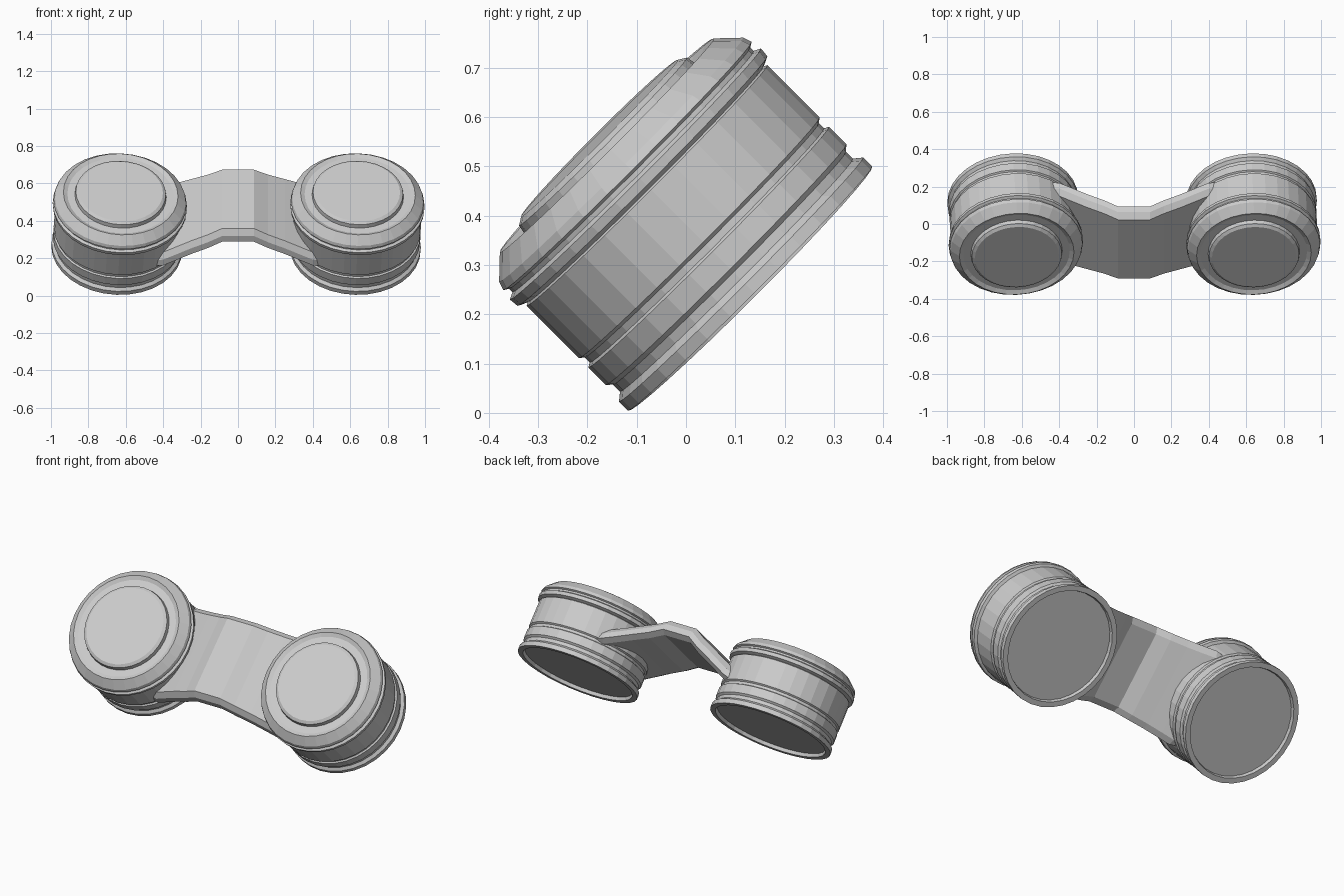
import bpy, bmesh
from math import sin, cos, pi, radians
from mathutils import Matrix

cube = bpy.data.objects.get("Cube")
if cube:
    bpy.data.objects.remove(cube, do_unlink=True)

grey = bpy.data.materials.new("light_grey")
grey.use_nodes = True
grey.diffuse_color = (0.6, 0.6, 0.6, 1)
grey.node_tree.nodes["Principled BSDF"].inputs["Base Color"].default_value = (0.6, 0.6, 0.6, 1)

# The whole device leans back: local y runs across the strap, local z along the drums
LEAN = Matrix.Rotation(radians(45), 4, "X")
MID = 0.27


def finish(name, bm, matrix):
    bmesh.ops.recalc_face_normals(bm, faces=bm.faces)
    mesh = bpy.data.meshes.new(name)
    bm.to_mesh(mesh)
    bm.free()
    mesh.transform(matrix)
    mesh.materials.append(grey)
    obj = bpy.data.objects.new(name, mesh)
    bpy.context.collection.objects.link(obj)
    return obj


def skin(loops):
    """Bridge successive closed loops of points and cap both ends."""
    bm = bmesh.new()
    rings = [[bm.verts.new(p) for p in loop] for loop in loops]
    n = len(rings[0])
    for a, b in zip(rings, rings[1:]):
        for i in range(n):
            j = (i + 1) % n
            bm.faces.new((a[i], a[j], b[j], b[i]))
    bm.faces.new(rings[0])
    bm.faces.new(rings[-1])
    return bm


def lathe(profile, sides=32):
    return skin([[(r * cos(2 * pi * i / sides), r * sin(2 * pi * i / sides), h)
                  for i in range(sides)] for r, h in profile])


# Drum profile as (radius, height): recessed back, ribs and grooves, raised front cap
DRUM = [
    (0.315, 0.105), (0.320, 0.086), (0.350, 0.086), (0.350, 0.112),     # back lip
    (0.334, 0.125), (0.334, 0.145), (0.345, 0.155), (0.345, 0.205),     # back band
    (0.336, 0.210), (0.336, 0.225), (0.345, 0.232), (0.345, 0.382),     # body
    (0.338, 0.386), (0.358, 0.395), (0.360, 0.415), (0.346, 0.422),     # front rib
    (0.346, 0.432), (0.356, 0.438), (0.350, 0.456), (0.307, 0.497),     # bevelled rim
    (0.285, 0.486), (0.245, 0.486), (0.241, 0.508), (0.225, 0.518),     # cap
]
PIVOT = 0.29
for name, x, splay in (("right_drum", -0.638, 3), ("left_drum", 0.634, 2)):
    place = (LEAN @ Matrix.Translation((x, MID, PIVOT))
             @ Matrix.Rotation(radians(splay), 4, "Y")
             @ Matrix.Translation((0, 0, -PIVOT)))
    finish(name, lathe(DRUM), place)

# Arched strap joining the drums: (distance from middle, top height, half width)
HALF = [(0.085, 0.460, 0.257), (0.16, 0.418, 0.262), (0.25, 0.378, 0.268),
        (0.33, 0.340, 0.276), (0.40, 0.308, 0.284), (0.46, 0.290, 0.27)]
stations = [(-x, h, w) for x, h, w in reversed(HALF)] + HALF


def strap_section(x, top, w):
    low, c, mid = top - 0.085, 0.035, top - 0.045
    outline = [(-w + c, low), (-w, mid - 0.02), (-w + 0.008, mid + 0.015), (-w + c, top),
               (w - c, top), (w - 0.008, mid + 0.015), (w, mid - 0.02), (w - c, low)]
    return [(x, MID + v, u) for v, u in outline]


finish("bridge_strap", skin([strap_section(*s) for s in stations]), LEAN)
